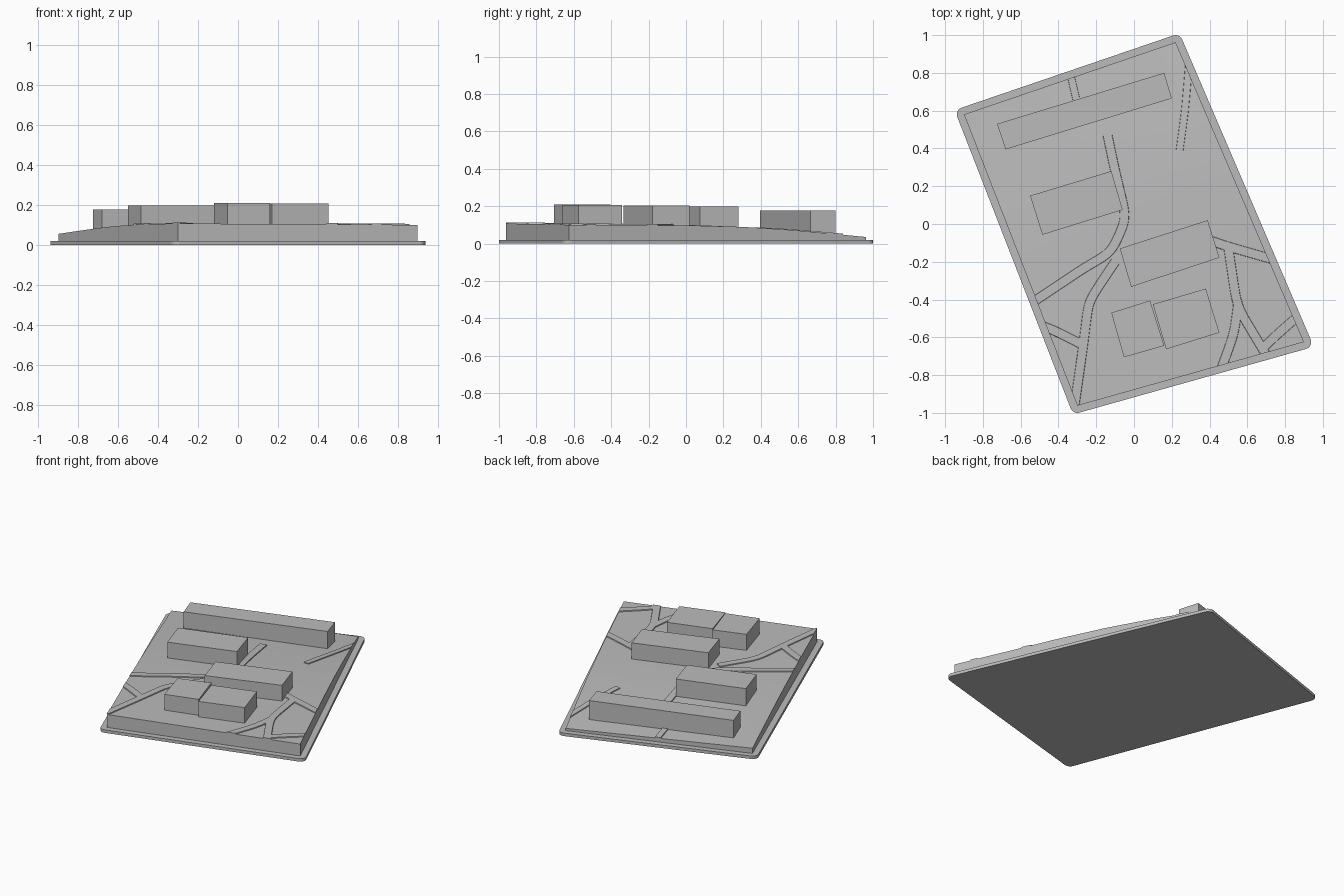
import bpy
import bmesh
import math
from mathutils import Vector

if "Cube" in bpy.data.objects:
    bpy.data.objects.remove(bpy.data.objects["Cube"], do_unlink=True)

grey = bpy.data.materials.new("plain_grey")
grey.use_nodes = True
grey.diffuse_color = (0.5, 0.5, 0.5, 1)
grey.node_tree.nodes["Principled BSDF"].inputs["Base Color"].default_value = (0.5, 0.5, 0.5, 1)

# Corners of the ground, counter-clockwise: front, right, back, left
FRONT, RIGHT, BACK, LEFT = [Vector(c) for c in
                            ((-0.30, -0.962), (0.90, -0.625), (0.22, 0.962), (-0.90, 0.58))]
CORNERS = [FRONT, RIGHT, BACK, LEFT]
BASE_TOP = 0.02

# Ground height along each long side, from the front edge to the back edge
LEFT_PROFILE = [(0, 0.107), (0.25, 0.104), (0.5, 0.095), (0.63, 0.087), (0.83, 0.07), (1, 0.055)]
RIGHT_PROFILE = [(0, 0.1), (0.4, 0.097), (0.6, 0.088), (0.76, 0.071), (0.9, 0.05), (1, 0.035)]


def outward(a, b):
    d = (b - a).normalized()
    return Vector((d.y, -d.x))


def inside_distance(p, a, b):
    return -(p - a).dot(outward(a, b))


def lookup(profile, t):
    t = min(max(t, 0), 1)
    for (t0, z0), (t1, z1) in zip(profile, profile[1:]):
        if t <= t1:
            return z0 + (z1 - z0) * (t - t0) / (t1 - t0)
    return profile[-1][1]


def ground_height(p):
    front, back = inside_distance(p, FRONT, RIGHT), inside_distance(p, BACK, LEFT)
    right, left = inside_distance(p, RIGHT, BACK), inside_distance(p, LEFT, FRONT)
    v, u = front / (front + back), left / (left + right)
    return lookup(LEFT_PROFILE, v) * (1 - u) + lookup(RIGHT_PROFILE, v) * u


def finish(name, bm, smooth=False):
    bmesh.ops.recalc_face_normals(bm, faces=bm.faces)
    mesh = bpy.data.meshes.new(name)
    bm.to_mesh(mesh)
    bm.free()
    mesh.materials.append(grey)
    obj = bpy.data.objects.new(name, mesh)
    bpy.context.collection.objects.link(obj)
    if smooth:
        bpy.ops.object.select_all(action='DESELECT')
        obj.select_set(True)
        bpy.context.view_layer.objects.active = obj
        bpy.ops.object.shade_smooth_by_angle(angle=math.radians(30))
    return obj


def prism(name, outline, bottom, top):
    bm = bmesh.new()
    face = bm.faces.new([bm.verts.new((x, y, bottom)) for x, y in outline])
    ext = bmesh.ops.extrude_face_region(bm, geom=[face])
    for v in ext["geom"]:
        if isinstance(v, bmesh.types.BMVert):
            v.co.z = top
    return finish(name, bm)


# Base plate: the ground outline grown by a margin, with rounded corners
margin, steps = 0.038, 8
outline = []
for i, c in enumerate(CORNERS):
    before = outward(CORNERS[i - 1], c)
    after = outward(c, CORNERS[(i + 1) % len(CORNERS)])
    start = math.atan2(before.y, before.x)
    sweep = before.angle(after)
    for k in range(steps + 1):
        a = start + sweep * k / steps
        outline.append(c + margin * Vector((math.cos(a), math.sin(a))))
prism("base_plate", outline, 0, BASE_TOP)

# Ground: a gently sloping grid with straight walls down to the plate
bm = bmesh.new()
n = 24
rows = []
for j in range(n + 1):
    a, b = FRONT.lerp(LEFT, j / n), RIGHT.lerp(BACK, j / n)
    points = [a.lerp(b, i / n) for i in range(n + 1)]
    rows.append([bm.verts.new((p.x, p.y, ground_height(p))) for p in points])
for r0, r1 in zip(rows, rows[1:]):
    for i in range(n):
        bm.faces.new((r0[i], r0[i + 1], r1[i + 1], r1[i]))
rim = [e for e in bm.edges if e.is_boundary]
ext = bmesh.ops.extrude_edge_only(bm, edges=rim)
for v in ext["geom"]:
    if isinstance(v, bmesh.types.BMVert):
        v.co.z = BASE_TOP
bmesh.ops.holes_fill(bm, edges=[e for e in bm.edges if e.is_boundary], sides=0)
finish("ground", bm, smooth=True)


def path(name, points, width=0.046, rise=0.006):
    """A low raised strip that follows the ground and stops at its edges."""
    line = []
    points = [Vector(p) for p in points]
    for a, b in zip(points, points[1:]):
        count = max(2, round((b - a).length / 0.025))
        line += [a.lerp(b, k / count) for k in range(count)]
    line.append(points[-1])
    for _ in range(6):
        line = [line[0]] + [(p + 2 * q + r) / 4 for p, q, r in
                            zip(line, line[1:], line[2:])] + [line[-1]]
    bm = bmesh.new()
    rings = []
    for i, p in enumerate(line):
        d = line[min(i + 1, len(line) - 1)] - line[max(i - 1, 0)]
        side = Vector((-d.y, d.x)).normalized() * width / 2
        ring = []
        for s, lift in ((-1.2, -0.012), (-1, rise), (1, rise), (1.2, -0.012)):
            q = p + side * s
            ring.append(bm.verts.new((q.x, q.y, ground_height(q) + lift)))
        rings.append(ring)
    for r0, r1 in zip(rings, rings[1:]):
        for i in range(4):
            k = (i + 1) % 4
            bm.faces.new((r0[i], r0[k], r1[k], r1[i]))
    bm.faces.new(rings[0])
    bm.faces.new(rings[-1][::-1])
    for a, b in zip(CORNERS, CORNERS[1:] + CORNERS[:1]):
        geom = bm.verts[:] + bm.edges[:] + bm.faces[:]
        bmesh.ops.bisect_plane(bm, geom=geom, plane_co=a.to_3d(),
                               plane_no=outward(a, b).to_3d(), clear_outer=True)
        bmesh.ops.holes_fill(bm, edges=[e for e in bm.edges if e.is_boundary], sides=0)
    finish(name, bm, smooth=True)


# Paths across the ground
path("main_path", [(-0.56, -0.43), (-0.26, -0.23), (-0.12, -0.15), (-0.04, 0.03),
                   (-0.10, 0.28), (-0.14, 0.47)])
path("front_corner_path", [(-0.32, -1.0), (-0.27, -0.65), (-0.24, -0.41), (-0.10, -0.2)])
path("left_branch_path", [(-0.55, -0.52), (-0.45, -0.55), (-0.27, -0.64)])
path("right_path", [(0.38, -0.08), (0.50, -0.12), (0.78, -0.2)])
path("right_front_path", [(0.50, -0.13), (0.54, -0.40), (0.56, -0.46), (0.74, -0.76)])
path("front_branch_path", [(0.55, -0.43), (0.53, -0.58), (0.45, -0.8)])
path("corner_path", [(0.68, -0.66), (0.74, -0.60), (0.90, -0.46)])
path("back_right_path", [(0.24, 0.38), (0.27, 0.60), (0.30, 0.95)], width=0.036)
path("back_path", [(-0.28, 0.55), (-0.35, 0.85)], width=0.036)

# Block-shaped buildings
prism("long_back_building", [(-0.725, 0.53), (-0.68, 0.395), (0.20, 0.665), (0.16, 0.80)], 0.03, 0.176)
prism("middle_left_building", [(-0.55, 0.15), (-0.485, -0.057), (-0.06, 0.075), (-0.12, 0.28)], 0.03, 0.197)
prism("middle_right_building", [(-0.075, -0.13), (-0.015, -0.333), (0.452, -0.178), (0.39, 0.02)], 0.03, 0.204)
prism("front_left_building", [(-0.12, -0.47), (-0.053, -0.705), (0.16, -0.645), (0.085, -0.405)], 0.03, 0.21)
prism("front_right_building", [(0.10, -0.425), (0.17, -0.663), (0.452, -0.575), (0.38, -0.342)], 0.03, 0.206)
